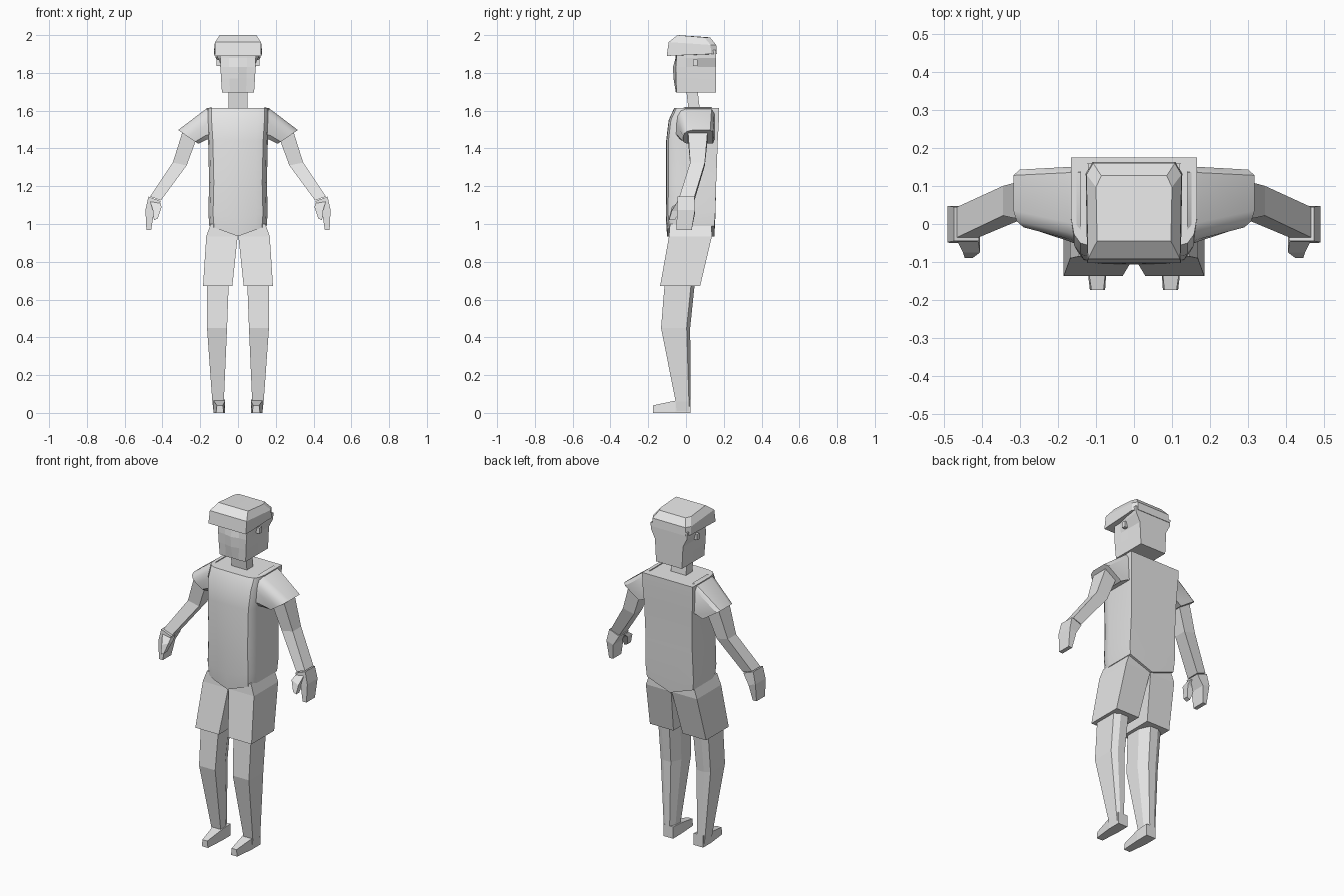
import bpy, bmesh

if "Cube" in bpy.data.objects:
    bpy.data.objects.remove(bpy.data.objects["Cube"])

mat = bpy.data.materials.new("plain grey")
mat.diffuse_color = (0.8, 0.8, 0.8, 1)
mat.use_nodes = True
mat.node_tree.nodes["Principled BSDF"].inputs["Base Color"].default_value = mat.diffuse_color


def loft(name, rings, half=False, pair=False, smooth=0):
    """Skin rings of points; half = right side of a central part, pair = mirrored limb."""
    bm = bmesh.new()
    vs = [[bm.verts.new(p) for p in r] for r in rings]
    n = len(rings[0])
    for a, b in zip(vs, vs[1:]):
        for i in range(n - 1 if half else n):
            j = (i + 1) % n
            bm.faces.new((a[i], a[j], b[j], b[i]))
    bm.faces.new(vs[0])
    bm.faces.new(vs[-1])
    if half:
        bmesh.ops.mirror(bm, geom=bm.verts[:] + bm.edges[:] + bm.faces[:],
                         axis='X', merge_dist=0.0005)
        bmesh.ops.remove_doubles(bm, verts=bm.verts[:], dist=0.0005)
    bmesh.ops.recalc_face_normals(bm, faces=bm.faces[:])
    me = bpy.data.meshes.new(name)
    bm.to_mesh(me)
    bm.free()
    me.materials.append(mat)
    ob = bpy.data.objects.new(name, me)
    bpy.context.collection.objects.link(ob)
    if pair:
        ob.modifiers.new("mirror", 'MIRROR')
    if smooth:
        bpy.ops.object.select_all(action='DESELECT')
        ob.select_set(True)
        bpy.context.view_layer.objects.active = ob
        bpy.ops.object.shade_smooth_by_angle(angle=smooth)
    return ob


def rect(x0, x1, y0, y1, z):
    return [(x0, y0, z), (x1, y0, z), (x1, y1, z), (x0, y1, z)]


def tilt(xo, zo, xi, zi, y0, y1):
    """Limb section from an outer point to an inner point."""
    return [(xo, y0, zo), (xo, y1, zo), (xi, y1, zi), (xi, y0, zi)]


# Shirt body: flat back, rounded front edges, V-shaped hem
def shirt_ring(hw, yb, yf, z, zc):
    pts = [(0, yb), (hw, yb), (hw, yf + .08), (hw - .008, yf + .035),
           (hw - .025, yf + .012), (hw - .06, yf + .002), (0, yf)]
    return [(x, y, zc + (z - zc) * x / hw) for x, y in pts]


loft("shirt", [shirt_ring(.152, .15, -.10, .99, .935),
               shirt_ring(.157, .155, -.107, 1.06, 1.03),
               shirt_ring(.153, .16, -.105, 1.22, 1.22),
               shirt_ring(.158, .168, -.105, 1.44, 1.44),
               shirt_ring(.165, .174, -.092, 1.55, 1.55),
               shirt_ring(.166, .175, -.062, 1.615, 1.615)], half=True, smooth=.6)


# Sleeves, rounded toward the front
def sleeve_ring(xo, zo, xi, zi, y0, y1):
    def at(t, y):
        return (xo + (xi - xo) * t, y, zo + (zi - zo) * t)
    return [at(0, y1 - .015), at(0, y0 + .05), at(.08, y0 + .022), at(.25, y0 + .006),
            at(.5, y0), at(.85, y0), at(1, y0 + .02), at(1, y1), at(.15, y1)]


loft("sleeve", [sleeve_ring(.14, 1.62, .15, 1.45, -.055, .15),
                sleeve_ring(.175, 1.605, .17, 1.445, -.045, .15),
                sleeve_ring(.317, 1.497, .21, 1.425, -.015, .143)], pair=True, smooth=.6)

# Arms
loft("arm", [tilt(.29, 1.50, .22, 1.45, .01, .115),
             tilt(.345, 1.325, .272, 1.31, .022, .10),
             tilt(.465, 1.145, .408, 1.125, -.035, .045)], pair=True)

# Hands with fingers pointing down, and thumbs angled forward
loft("hand", [tilt(.474, 1.145, .408, 1.12, -.045, .045),
              tilt(.49, 1.075, .445, 1.06, -.048, .048),
              tilt(.485, .967, .46, .967, -.05, .03)], pair=True)
loft("thumb", [tilt(.465, 1.12, .41, 1.11, -.045, -.005),
               tilt(.45, 1.07, .405, 1.09, -.075, -.03),
               tilt(.445, 1.02, .425, 1.03, -.09, -.06)], pair=True)

# Neck and head
loft("neck", [rect(-.05, .05, .015, .075, 1.59), rect(-.05, .05, 0, .06, 1.72)])


def head_ring(front, back, yf, nose, z):
    return [(0, .16, z), (back, .16, z), (back * .55 + front * .45, .06, z),
            (front, 0, z), (front, yf, z), (front * .5, yf - .004, z), (0, nose, z)]


loft("head", [head_ring(.085, .085, -.05, -.052, 1.697),
              head_ring(.09, .089, -.053, -.066, 1.77),
              head_ring(.093, .092, -.054, -.069, 1.83),
              head_ring(.094, .118, -.05, -.055, 1.88),
              head_ring(.094, .122, -.05, -.055, 1.92)], half=True)
loft("ear", [rect(.08, .115, .038, .06, 1.837), rect(.08, .115, .038, .06, 1.872)],
     pair=True)


# Hair cap overhanging the forehead
def hair_ring(hw, yf, yb, zf, zb):
    return [(0, yb, zb), (hw * .86, yb, zb), (hw, yb - .03, zb),
            (hw * .97, yf, zf), (0, yf, zf)]


loft("hair", [hair_ring(.127, -.102, .163, 1.89, 1.90),
              hair_ring(.125, -.092, .16, 1.963, 1.948),
              hair_ring(.10, -.045, .127, 2.0, 1.988)], half=True)

# Shorts, one flared leg per side
loft("shorts_leg", [rect(0, .145, -.085, .135, 1.0),
                    rect(.002, .168, -.09, .137, .935),
                    rect(.03, .185, -.137, .075, .672)], pair=True)


# Bare legs with a chamfered inner back edge
def leg_ring(x0, x1, y0, y1, z):
    w, d = x1 - x0, y1 - y0
    return [(x0, y0, z), (x1, y0, z), (x1, y1 - d * .12, z), (x1 - w * .3, y1, z),
            (x0 + w * .25, y1, z), (x0, y1 - d * .4, z)]


loft("leg", [leg_ring(.048, .165, -.11, .05, .72),
             leg_ring(.058, .164, -.132, .022, .45),
             leg_ring(.075, .136, -.055, .025, .06),
             leg_ring(.075, .13, -.05, .025, .01)], pair=True)

# Feet: wedge tapering to the toe
loft("foot", [[(.068, .025, 0), (.13, .025, 0), (.13, .025, .07), (.068, .025, .07)],
              [(.068, -.055, 0), (.13, -.055, 0), (.13, -.055, .065), (.068, -.055, .065)],
              [(.076, -.174, 0), (.116, -.174, 0), (.112, -.174, .04), (.08, -.174, .04)]],
     pair=True)
